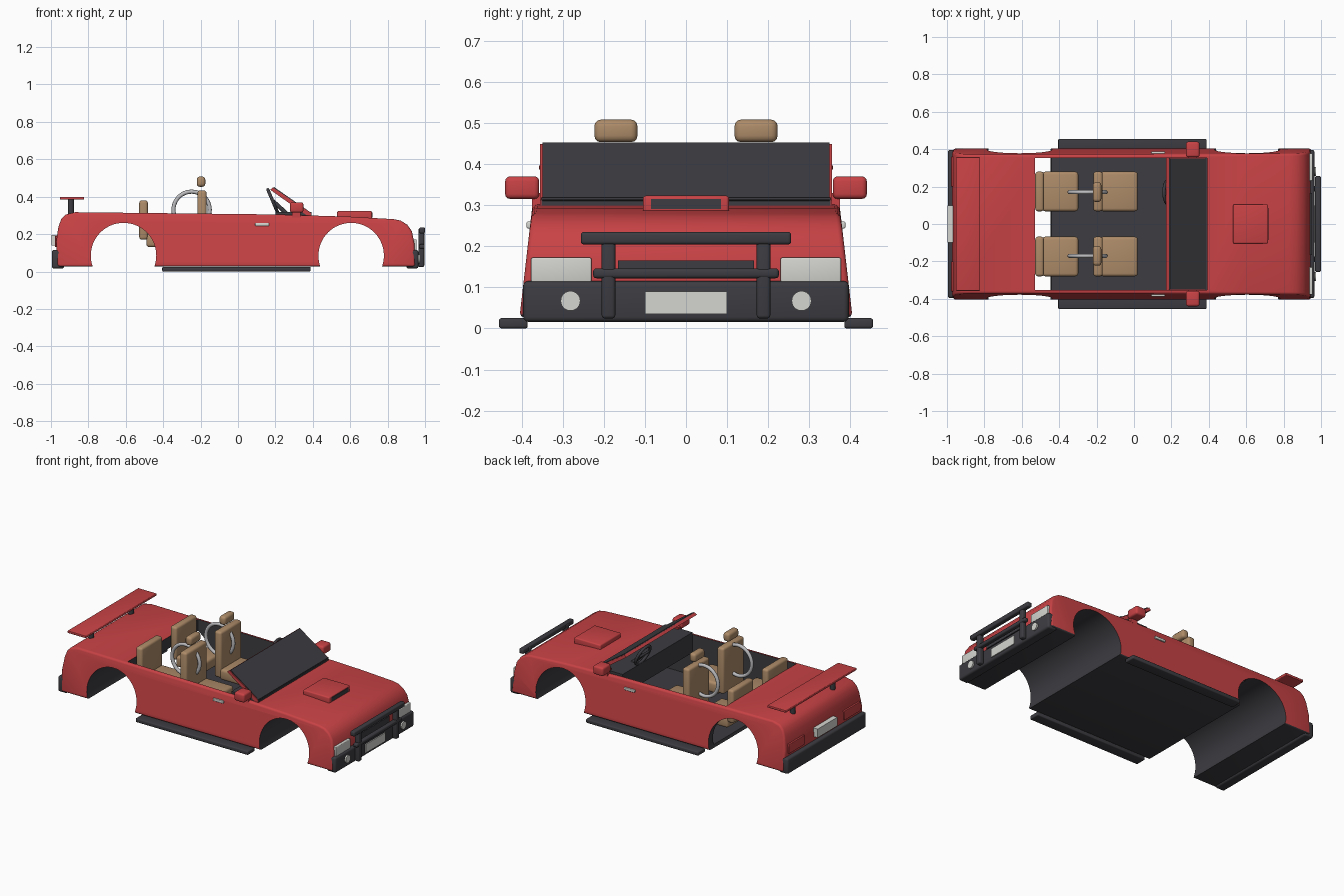
import bpy, bmesh, math
from mathutils import Vector, Matrix

if "Cube" in bpy.data.objects:
    bpy.data.objects.remove(bpy.data.objects["Cube"])


def material(name, rgb):
    m = bpy.data.materials.new(name)
    m.diffuse_color = (*rgb, 1)
    m.use_nodes = True
    m.node_tree.nodes["Principled BSDF"].inputs["Base Color"].default_value = m.diffuse_color
    return m


RED = material("red paint", (0.58, 0.055, 0.06))
DARK = material("dark trim", (0.046, 0.046, 0.054))
TAN = material("tan leather", (0.42, 0.26, 0.14))
LIGHT = material("light lens", (0.66, 0.66, 0.63))
METAL = material("bright metal", (0.5, 0.5, 0.52))


def finish(name, bm, *mats):
    bmesh.ops.recalc_face_normals(bm, faces=bm.faces)
    me = bpy.data.meshes.new(name)
    bm.to_mesh(me)
    bm.free()
    ob = bpy.data.objects.new(name, me)
    bpy.context.collection.objects.link(ob)
    for m in mats:
        me.materials.append(m)
    return ob


def smooth(ob):
    bpy.ops.object.select_all(action='DESELECT')
    ob.select_set(True)
    bpy.context.view_layer.objects.active = ob
    bpy.ops.object.shade_smooth_by_angle(angle=math.radians(40))


def box(name, x, y, z, mat, bevel=0.0):
    """Box from (min, max) pairs, optionally with rounded edges."""
    bm = bmesh.new()
    bmesh.ops.create_cube(bm, size=1)
    for v in bm.verts:
        v.co = Vector([(r[0] + r[1]) / 2 + c * (r[1] - r[0]) for r, c in zip((x, y, z), v.co)])
    if bevel:
        bmesh.ops.bevel(bm, geom=bm.edges[:], offset=bevel, segments=3, profile=0.5, affect='EDGES')
    ob = finish(name, bm, mat)
    if bevel:
        smooth(ob)
    return ob


def rod(name, a, b, r, mat, n=24):
    a, b = Vector(a), Vector(b)
    bm = bmesh.new()
    rot = Vector((0, 0, 1)).rotation_difference(b - a).to_matrix().to_4x4()
    bmesh.ops.create_cone(bm, cap_ends=True, segments=n, radius1=r, radius2=r,
                          depth=(b - a).length, matrix=Matrix.Translation((a + b) / 2) @ rot)
    ob = finish(name, bm, mat)
    smooth(ob)
    return ob


def ring(name, center, axis, R, r, mat):
    bpy.ops.mesh.primitive_torus_add(major_radius=R, minor_radius=r, major_segments=40, minor_segments=10)
    ob = bpy.context.object
    ob.name = name
    ob.matrix_world = Matrix.Translation(center) @ \
        Vector((0, 0, 1)).rotation_difference(Vector(axis)).to_matrix().to_4x4()
    ob.data.materials.append(mat)
    smooth(ob)


def extrude(name, pts, half, *mats):
    """Side profile (x, z) extruded across y; half(z) gives the half width."""
    bm = bmesh.new()
    sides = [[bm.verts.new((x, s * half(z), z)) for x, z in pts] for s in (-1, 1)]
    bm.faces.new(sides[0])
    bm.faces.new(sides[1])
    n = len(pts)
    for i in range(n):
        j = (i + 1) % n
        bm.faces.new((sides[0][i], sides[0][j], sides[1][j], sides[1][i]))
    return finish(name, bm, *mats)


# Body shell with sloped sides and dark underside
profile = [(-0.965, 0.027), (-0.972, 0.16), (-0.96, 0.24), (-0.945, 0.28), (-0.92, 0.305),
           (-0.87, 0.317), (0.2, 0.305), (0.6, 0.293), (0.83, 0.28), (0.87, 0.272),
           (0.905, 0.25), (0.93, 0.215), (0.943, 0.15), (0.947, 0.027)]
body = extrude("body", profile, lambda z: 0.405 - (z - 0.027) * 0.115, RED, DARK)
for p in body.data.polygons:
    if p.normal.z < -0.9:
        p.material_index = 1
bev = body.modifiers.new("round", 'BEVEL')
bev.width, bev.segments, bev.limit_method, bev.angle_limit = 0.012, 3, 'ANGLE', math.radians(40)

# Wheel arches and cockpit opening
cutters = [rod("arch_cutter", (x, -0.6, 0.085), (x, 0.6, 0.085), 0.175, DARK, 64) for x in (-0.612, 0.605)]
cutters.append(box("cockpit_cutter", (-0.53, 0.39), (-0.353, 0.353), (0.045, 0.6), DARK))
for c in cutters:
    c.hide_render = True
    m = body.modifiers.new("cut", 'BOOLEAN')
    m.operation, m.solver, m.object, m.material_mode = 'DIFFERENCE', 'EXACT', c, 'TRANSFER'
bpy.ops.object.select_all(action='DESELECT')
body.select_set(True)
bpy.context.view_layer.objects.active = body
for m in list(body.modifiers):
    bpy.ops.object.modifier_apply(modifier=m.name)
for c in cutters:
    bpy.data.objects.remove(c)
smooth(body)

# Windshield: red frame with a dark pane on its slope, and the dashboard below
extrude("windshield_frame", [(0.172, 0.437), (0.186, 0.449), (0.39, 0.312), (0.39, 0.298), (0.37, 0.298)],
        lambda z: 0.355, RED)
extrude("windshield_glass", [(0.188, 0.447), (0.192, 0.452), (0.394, 0.312), (0.39, 0.308)],
        lambda z: 0.349, DARK)
box("dashboard", (0.2, 0.392), (-0.352, 0.352), (0.19, 0.319), DARK)
ring("steering_wheel", (0.185, 0.17, 0.378), (0.13, 0, 0.055), 0.064, 0.009, DARK)
rod("steering_column", (0.185, 0.17, 0.378), (0.26, 0.17, 0.31), 0.011, DARK)
rod("steering_spoke", (0.185, 0.108, 0.378), (0.185, 0.232, 0.378), 0.007, DARK)

# Bumpers
box("front_bumper", (0.9, 0.965), (-0.396, 0.396), (0.016, 0.115), DARK, 0.012)
box("rear_bumper", (-0.995, -0.93), (-0.396, 0.396), (0.016, 0.115), DARK, 0.012)

# Front grille, number plates and bull bar
box("grille", (0.92, 0.952), (-0.165, 0.165), (0.125, 0.165), DARK)
box("front_plate", (0.96, 0.971), (-0.1, 0.1), (0.035, 0.09), LIGHT)
box("rear_plate", (-0.998, -0.965), (-0.1, 0.1), (0.14, 0.195), LIGHT)
box("bull_bar_top", (0.968, 1.0), (-0.256, 0.256), (0.204, 0.235), DARK, 0.008)
box("bull_bar_low", (0.968, 0.998), (-0.226, 0.226), (0.122, 0.146), DARK, 0.008)

# Hood scoop with dark mouth
box("hood_scoop", (0.53, 0.717), (-0.105, 0.105), (0.27, 0.323), RED, 0.008)
box("scoop_mouth", (0.7, 0.72), (-0.085, 0.085), (0.29, 0.315), DARK)

# Rear wing
box("wing", (-0.953, -0.823), (-0.357, 0.357), (0.384, 0.399), RED, 0.004)

# Parts mirrored left and right
for side, s in (("right", -1), ("left", 1)):
    def span(a, b):
        return tuple(sorted((s * a, s * b)))

    box(f"{side}_side_step", (-0.405, 0.388), span(0.385, 0.455), (0.0, 0.025), DARK, 0.006)
    box(f"{side}_mirror", (0.278, 0.35), span(0.357, 0.44), (0.315, 0.37), RED, 0.012)
    box(f"{side}_mirror_mount", (0.29, 0.335), span(0.335, 0.375), (0.29, 0.33), RED)
    box(f"{side}_door_handle", (0.092, 0.166), span(0.37, 0.388), (0.243, 0.26), LIGHT, 0.004)
    box(f"{side}_headlight", (0.91, 0.955), span(0.23, 0.377), (0.112, 0.172), LIGHT, 0.004)
    box(f"{side}_tail_light", (-0.978, -0.95), span(0.2, 0.36), (0.13, 0.19), RED, 0.003)
    rod(f"{side}_fog_light", (0.95, s * 0.281, 0.067), (0.974, s * 0.281, 0.067), 0.024, LIGHT)
    box(f"{side}_bull_bar_post", (0.964, 0.996), span(0.172, 0.205), (0.024, 0.23), DARK, 0.008)
    rod(f"{side}_wing_post", (-0.893, s * 0.2, 0.3), (-0.893, s * 0.2, 0.388), 0.016, DARK)

    # Seats
    w = span(0.068, 0.28)
    box(f"{side}_front_cushion", (-0.18, 0.02), w, (0.13, 0.2), TAN, 0.016)
    box(f"{side}_front_backrest", (-0.217, -0.168), w, (0.14, 0.433), TAN, 0.014)
    box(f"{side}_headrest", (-0.22, -0.175), span(0.118, 0.223), (0.453, 0.508), TAN, 0.016)
    box(f"{side}_rear_cushion", (-0.49, -0.298), w, (0.13, 0.2), TAN, 0.016)
    box(f"{side}_rear_backrest", (-0.528, -0.482), w, (0.17, 0.38), TAN, 0.014)
    # Metal hoop behind each front seat
    ring(f"{side}_hoop", (-0.248, s * 0.17, 0.33), (0, 1, 0), 0.097, 0.011, METAL)
